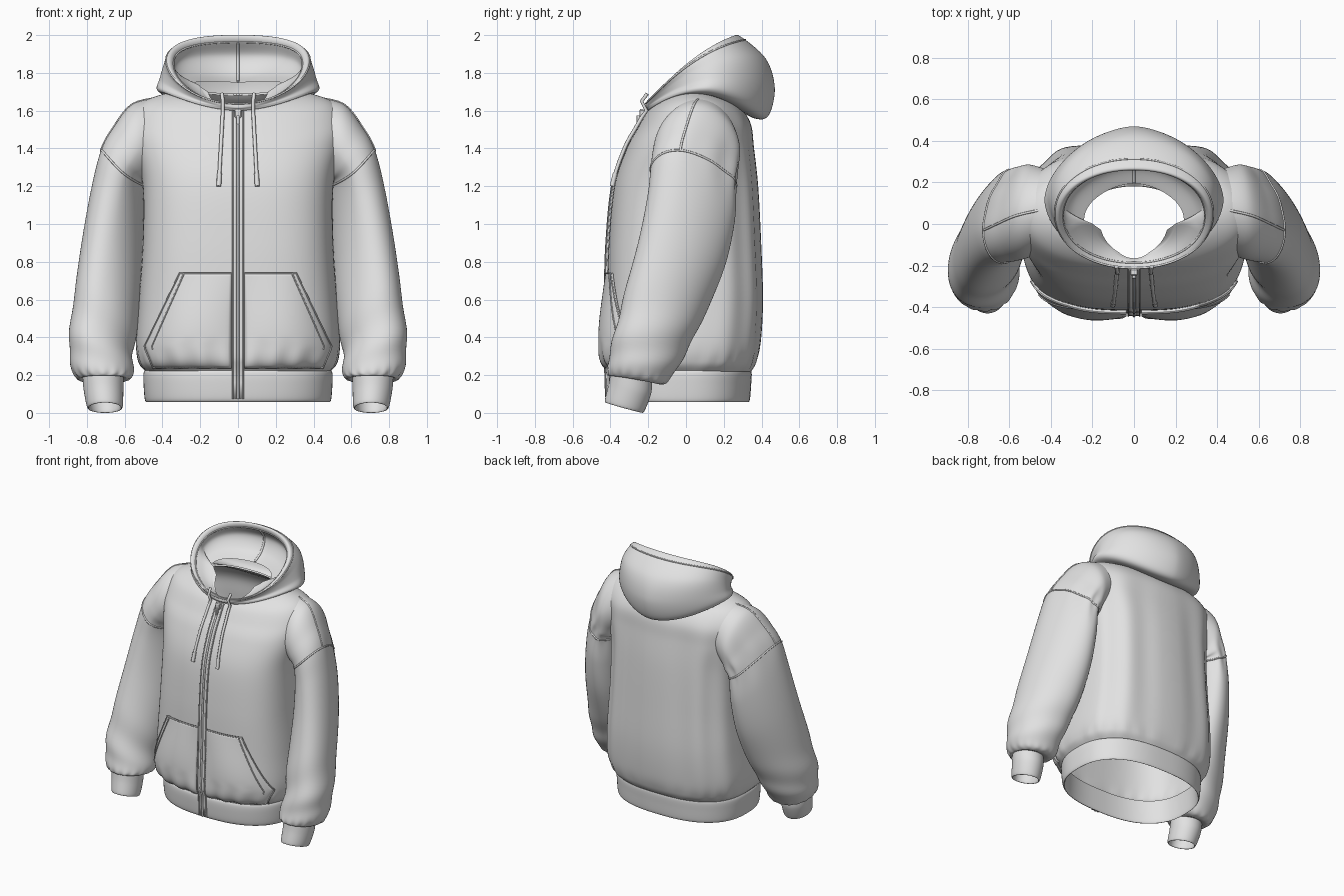
import bpy, bmesh, math
from math import sin, cos, pi
from mathutils import Vector

cube = bpy.data.objects.get("Cube")
if cube:
    bpy.data.objects.remove(cube)

cotton = bpy.data.materials.new("light_grey_cotton")
cotton.use_nodes = True
GREY = (0.76, 0.76, 0.76, 1)
cotton.diffuse_color = GREY
cotton.node_tree.nodes["Principled BSDF"].inputs["Base Color"].default_value = GREY


def spline(rows, u):
    """Catmull-Rom through rows of numbers, u counted in rows."""
    i = min(int(u), len(rows) - 2)
    t = u - i
    a, b, c, d = (rows[max(0, min(len(rows) - 1, i + k))] for k in (-1, 0, 1, 2))
    return [q + t / 2 * (r - p + t * (2 * p - 5 * q + 4 * r - s + t * (3 * (q - r) + s - p)))
            for p, q, r, s in zip(a, b, c, d)]


def ring_point(ring, a, k=1.0):
    """Point on a tilted rounded ring: centre x, half width, side tilt, side skew,
    front y, back y, front z, middle z, back z, squareness."""
    cx, dx, dzx, dyx, yf, yb, zf, zm, zb, e = ring
    c, s = (math.copysign(abs(v) ** (2 / e), v) for v in (cos(a), sin(a)))
    z = zm + dzx * c + (zb - zf) / 2 * s + ((zb + zf) / 2 - zm) * s * s
    return Vector((cx + dx * c * k, (yf + yb) / 2 + ((yb - yf) / 2 * s + dyx * c) * k, z))


def finish(ob, mirror=False, thick=0):
    bpy.context.collection.objects.link(ob)
    ob.data.materials.append(cotton)
    if mirror:
        ob.modifiers.new("Mirror", "MIRROR")
    if thick:
        m = ob.modifiers.new("Thickness", "SOLIDIFY")
        m.thickness, m.offset = thick, -1
    bpy.ops.object.select_all(action="DESELECT")
    bpy.context.view_layer.objects.active = ob
    ob.select_set(True)
    bpy.ops.object.shade_smooth_by_angle(angle=math.radians(45))
    return ob


def grid(name, rows, closed, **kw):
    bm = bmesh.new()
    vs = [[bm.verts.new(p) for p in row] for row in rows]
    n = len(vs[0])
    for r, q in zip(vs, vs[1:]):
        for j in range(n if closed else n - 1):
            k = (j + 1) % n
            bm.faces.new((r[j], r[k], q[k], q[j]))
    me = bpy.data.meshes.new(name)
    bm.to_mesh(me)
    bm.free()
    return finish(bpy.data.objects.new(name, me), **kw)


def loft(name, rings, steps=8, sides=112, fold=lambda u, a: 1.0, **kw):
    us = [i / steps for i in range((len(rings) - 1) * steps + 1)]
    rows = [[ring_point(spline(rings, u), 2 * pi * j / sides, fold(u, 2 * pi * j / sides))
             for j in range(sides)] for u in us]
    return grid(name, rows, True, **kw)


def cord(name, lines, r=0.005, both=True, loop=False):
    cu = bpy.data.curves.new(name, "CURVE")
    cu.dimensions, cu.bevel_depth, cu.bevel_resolution = "3D", r, 2
    cu.use_fill_caps = True
    for line in lines:
        for side in ((1, -1) if both else (1,)):
            sp = cu.splines.new("POLY")
            sp.points.add(len(line) - 1)
            sp.use_cyclic_u = loop
            for p, v in zip(sp.points, line):
                p.co = (side * v[0], v[1], v[2], 1)
    ob = bpy.data.objects.new(name, cu)
    bpy.context.collection.objects.link(ob)
    cu.materials.append(cotton)
    return ob


# Torso: half width, front y, back y, front z, middle z, back z, squareness
torso = [(0, w, 0, 0, f, b, zf, zm, zb, e) for w, f, b, zf, zm, zb, e in [
    (.49, -.40, .345, .22, .22, .22, 2.6), (.525, -.43, .37, .27, .27, .27, 2.8),
    (.54, -.43, .39, .38, .38, .38, 2.9), (.525, -.42, .40, .6, .6, .6, 3),
    (.505, -.41, .39, .9, .9, .9, 3), (.505, -.38, .375, 1.2, 1.2, 1.2, 2.9),
    (.545, -.315, .355, 1.4, 1.4, 1.4, 2.7), (.565, -.255, .34, 1.51, 1.53, 1.53, 2.4),
    (.515, -.215, .285, 1.58, 1.635, 1.62, 2.2), (.40, -.19, .22, 1.61, 1.685, 1.66, 2),
    (.27, -.175, .19, 1.615, 1.70, 1.69, 2)]]


def torso_fold(u, a):
    env = max(0, sin(pi * min(1, u / 8))) ** 0.7
    back = max(0, sin(a)) * 0.02 * cos(11 * a + pi / 2)
    gather = 0.012 * cos(26 * a) * math.exp(-((u - 0.8) / 0.7) ** 2)
    return 1 + env * (back + gather)


loft("torso", torso, fold=torso_fold, thick=0.012)


def front(x, z, off=0.0):
    """Point on the chest at x, z, lifted outward by off."""
    lo, hi = 0.0, len(torso) - 1.0
    for _ in range(24):
        mid = (lo + hi) / 2
        lo, hi = (mid, hi) if spline(torso, mid)[6] < z else (lo, mid)
    _, w, _, _, yf, yb, _, _, _, e = spline(torso, lo)
    k = max(0, 1 - abs(x / w) ** e) ** (1 / e)
    return Vector((x, (yf + yb) / 2 - (yb - yf) / 2 * k - off, z))


# Ribbed hem band, wrapped over its lower edge to the inside
loft("hem_band", [(0, w, 0, 0, f, b, z, z, z, 2.5) for w, f, b, z in [
    (.47, -.375, .32, .23), (.48, -.38, .325, .075), (.493, -.40, .338, .07),
    (.50, -.41, .345, .15), (.50, -.41, .348, .21), (.485, -.395, .34, .235)]])

# Sleeves with dropped shoulders, the outer side turned forward
sleeve = [
    (.41, 0, .21, 0, -.11, .26, 1.45, 1.46, 1.45, 2),
    (.505, .055, .205, -.02, -.16, .285, 1.41, 1.428, 1.41, 1.9),
    (.56, .10, .155, -.05, -.175, .275, 1.34, 1.355, 1.32, 1.8),
    (.603, .122, .10, -.07, -.18, .26, 1.265, 1.29, 1.23, 1.8),
    (.632, .142, .09, -.07, -.195, .25, 1.12, 1.11, 1.04, 1.9),
    (.662, .163, .07, -.065, -.24, .195, .90, .85, .79, 2),
    (.695, .175, .04, -.05, -.32, .085, .62, .56, .51, 2.1),
    (.725, .17, .02, -.03, -.38, -.01, .40, .35, .31, 2.1),
    (.717, .163, .01, -.01, -.415, -.085, .25, .22, .18, 2.1),
    (.715, .13, 0, 0, -.415, -.13, .20, .18, .15, 2.1),
    (.715, .10, 0, 0, -.39, -.18, .21, .19, .17, 2.0)]


def sleeve_fold(u, a):
    low = math.exp(-((u - 8.7) / 0.5) ** 2) * 0.025 * cos(16 * a)
    mid = math.exp(-((u - 7) / 0.9) ** 2) * 0.03 * sin(5 * u + 2 * a)
    cap = math.exp(-((u - 2.6) / 0.9) ** 2) * 0.03 * max(0, sin(a)) * cos(9 * a)
    return 1 + low + mid + cap


loft("sleeves", sleeve, fold=sleeve_fold, sides=96, mirror=True)
loft("cuffs", [(x, w, 0, 0, f, b, zf, zm, zb, 2) for x, w, f, b, zf, zm, zb in [
    (.715, .108, -.40, -.18, .21, .19, .17), (.712, .105, -.41, -.185, .15, .12, .10),
    (.705, .095, -.43, -.22, .065, .035, .01), (.705, .083, -.418, -.232, .065, .036, .012),
    (.712, .092, -.395, -.20, .15, .12, .10)]], sides=64, mirror=True)

# Sleeve and shoulder seams
def seam(u, n=72):
    ring = spline(sleeve, u)
    return [ring_point(ring, 2 * pi * j / n, sleeve_fold(u, 2 * pi * j / n)) for j in range(n)]


cord("armhole_seam", [seam(3)], 0.006, loop=True)
cord("shoulder_seam", [[ring_point(spline(sleeve, u / 5), 0, sleeve_fold(u / 5, 0))
                        for u in range(1, 16)]], 0.006)

# Hood resting on the shoulders: outside, rim, then lining down to the neck
hood = [(0, w, 0, 0, f, b, zf, zm, zb, e) for w, f, b, zf, zm, zb, e in [
    (.28, -.17, .24, 1.59, 1.69, 1.63, 2), (.39, -.20, .36, 1.60, 1.69, 1.56, 1.9),
    (.43, -.21, .435, 1.61, 1.715, 1.575, 1.8), (.415, -.215, .465, 1.615, 1.77, 1.72, 1.8),
    (.395, -.215, .42, 1.625, 1.835, 1.875, 1.95), (.375, -.21, .285, 1.64, 1.87, 1.995, 2.1),
    (.345, -.19, .26, 1.635, 1.855, 1.975, 2.1), (.335, -.175, .31, 1.62, 1.81, 1.89, 2),
    (.30, -.17, .27, 1.61, 1.765, 1.80, 2), (.24, -.165, .19, 1.60, 1.73, 1.75, 2)]]


def hood_fold(u, a):
    """Back ridge outside; inside, the two front flaps close into a V."""
    inside = max(0, min(1, (u - 6.2) / 1.5))
    ridge = 0.015 * math.exp(-((a - pi / 2) / 0.25) ** 2) * max(0, 1 - abs(u - 3) / 2)
    flap = 0.32 * min(1, 1.6 * abs(sin(2 * a))) * abs(cos(a)) if a > pi else 0
    return 1 + ridge + inside * (0.02 * cos(4 * a) * max(0, sin(a)) - flap)


loft("hood", hood, fold=hood_fold)


def hood_loop(u, n=96):
    return [ring_point(spline(hood, u), 2 * pi * j / n, hood_fold(u, 2 * pi * j / n))
            for j in range(n)]


cord("hood_rim_seams", [hood_loop(4.75), hood_loop(6.2)], 0.005, both=False, loop=True)
cord("hood_centre_seam", [[ring_point(spline(hood, u / 8), pi / 2, hood_fold(u / 8, pi / 2))
                           for u in range(50, 72)]], 0.008, both=False)

# Kangaroo pocket halves
def pocket_edge(z):
    return .31 + .19 * (.74 - z) / .39 if z > .35 else .50 - .05 * (.35 - z) / .12


def pocket_point(t, z, lift=0.0):
    v = (z - .235) / .505
    puff = sin(pi * t) ** 0.7 * sin(pi * min(1, v ** 0.7)) if 0 < t < 1 and 0 < v < 1 else 0
    wave = 0.008 * sin(22 * t) * max(0, 1 - 3 * v)
    return front(.035 + (pocket_edge(z) - .035) * t, z, .012 + .032 * puff + wave + lift)


zs = [.235 + .505 * i / 30 for i in range(31)]
grid("pockets", [[pocket_point(j / 24, z) for j in range(25)] for z in zs],
     False, mirror=True, thick=0.012)
cord("pocket_seams", [[pocket_point(j / 20, .738, .002) for j in range(21)],
                      [pocket_point(.995, z, .002) for z in zs],
                      [pocket_point(.91, z, .002) for z in zs[6:]]], 0.004)

# Zip: tapes, teeth and puller
def strip(x, off):
    line = [front(x, .24 + 1.36 * i / 50, off) for i in range(51)]
    return [Vector((x, -.41 - off, .075)), Vector((x, -.415 - off, .16))] + line


grid("zip_tapes", list(zip(strip(.006, .01), strip(.03, .01))), False, mirror=True, thick=0.01)
cord("zip_edges", [strip(.028, .01)], 0.004)
cord("zip_teeth", [strip(0, .01)], 0.007, both=False)
for name, z, size in (("zip_slider", 1.585, (.036, .03, .045)), ("zip_puller", 1.55, (.018, .02, .05))):
    bpy.ops.mesh.primitive_cube_add(size=1, location=front(0, z, .02))
    ob = bpy.context.object
    ob.name = name
    ob.scale = size
    ob.data.materials.append(cotton)
    ob.modifiers.new("Bevel", "BEVEL").width = 0.12

# Drawstrings with tips
string = [Vector((.085, -.205, 1.69)), Vector((.08, -.235, 1.65))] + [
    front(.08 + .022 * i / 12, 1.60 - .40 * i / 12, .012) for i in range(13)]
cord("drawstrings", [string], 0.01)
cord("drawstring_tips", [string[-3:]], 0.013)
